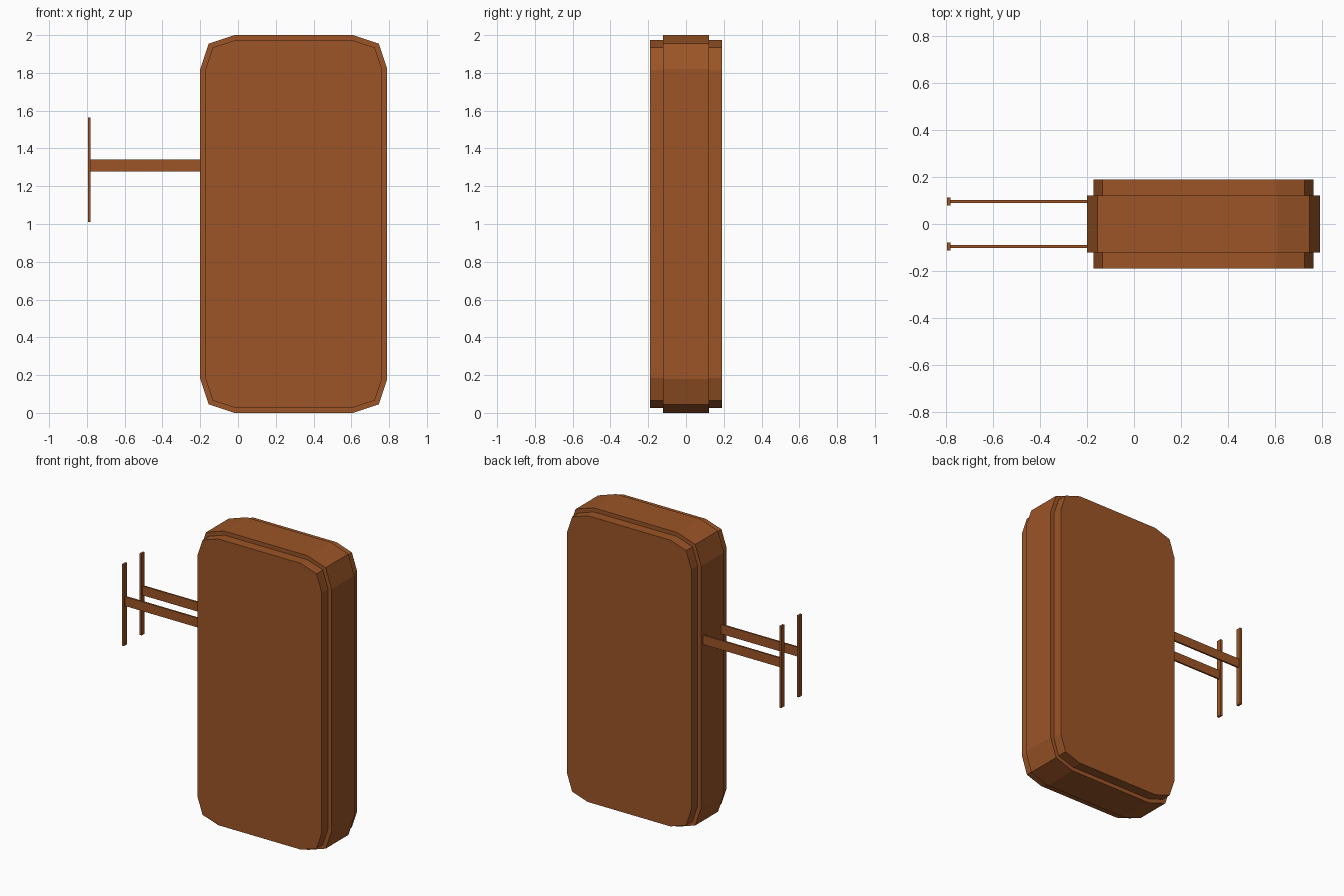
import bpy
import bmesh

if "Cube" in bpy.data.objects:
    bpy.data.objects.remove(bpy.data.objects["Cube"])

mat = bpy.data.materials.new("brown_paint")
mat.diffuse_color = (0.33, 0.09, 0.02, 1)
mat.use_nodes = True
mat.node_tree.nodes["Principled BSDF"].inputs["Base Color"].default_value = mat.diffuse_color

X0, X1, Z0, Z1 = -0.20, 0.79, 0.0, 2.0


def finish(bm, name):
    bmesh.ops.recalc_face_normals(bm, faces=bm.faces)
    me = bpy.data.meshes.new(name)
    bm.to_mesh(me)
    bm.free()
    me.materials.append(mat)
    ob = bpy.data.objects.new(name, me)
    bpy.context.collection.objects.link(ob)
    return ob


def slab(name, inset, run, cut, y0, y1):
    """Upright plate with two-step chamfered corners, extruded along y."""
    xa, xb, za, zb = X0 + inset, X1 - inset, Z0 + inset, Z1 - inset
    pts = []
    for x, sx, z, sz in ((xa, 1, za, 1), (xb, -1, za, 1),
                         (xb, -1, zb, -1), (xa, 1, zb, -1)):
        corner = [(x, z + sz * run), (x + sx * cut, z + sz * cut), (x + sx * run, z)]
        pts += corner if sx == sz else corner[::-1]
    bm = bmesh.new()
    face = bm.faces.new([bm.verts.new((x, y0, z)) for x, z in pts])
    ext = bmesh.ops.extrude_face_region(bm, geom=[face], use_keep_orig=True)
    verts = [v for v in ext["geom"] if isinstance(v, bmesh.types.BMVert)]
    bmesh.ops.translate(bm, verts=verts, vec=(0, y1 - y0, 0))
    return finish(bm, name)


def box(name, x, y, z):
    bm = bmesh.new()
    bmesh.ops.create_cube(bm, size=1)
    for v in bm.verts:
        v.co = [r[0] + (c + 0.5) * (r[1] - r[0]) for c, r in zip(v.co, (x, y, z))]
    return finish(bm, name)


# Thick rim and the slightly smaller panels on both faces
slab("sign_rim", 0.0, 0.18, 0.045, -0.122, 0.122)
slab("front_panel", 0.027, 0.157, 0.039, -0.19, -0.12)
slab("back_panel", 0.027, 0.157, 0.039, 0.12, 0.19)

# Wall brackets: flat arm plus upright mounting strip
for side, s in (("front", -1), ("back", 1)):
    y = s * 0.095
    box(side + "_bracket_arm", (-0.782, -0.195), (y - 0.006, y + 0.006), (1.279, 1.342))
    box(side + "_mounting_strip", (-0.795, -0.78), (y - 0.017, y + 0.017), (1.01, 1.564))
